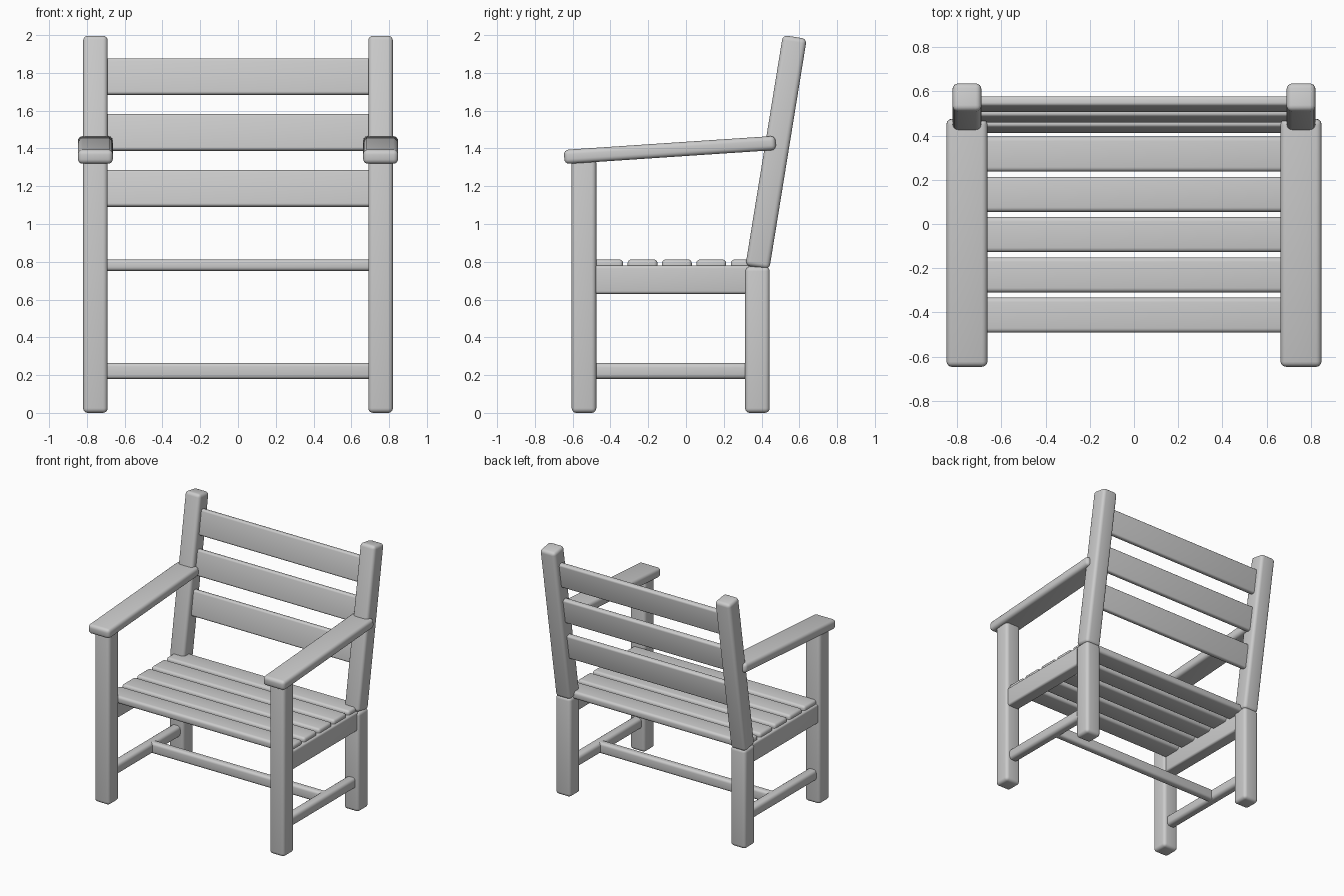
import bpy, bmesh, math
from mathutils import Matrix, Vector

cube = bpy.data.objects.get("Cube")
if cube:
    bpy.data.objects.remove(cube, do_unlink=True)

# One plain painted-wood colour
GREY = (0.6, 0.6, 0.6, 1.0)
wood = bpy.data.materials.new("light grey wood")
wood.use_nodes = True
wood.diffuse_color = GREY
wood.node_tree.nodes["Principled BSDF"].inputs["Base Color"].default_value = GREY


def timber(name, size, centre, bevel=0.025, tilt=0.0):
    """Rounded bar of the given size, tilted about the x axis."""
    bm = bmesh.new()
    bmesh.ops.create_cube(bm, size=1.0, matrix=Matrix.Diagonal((*size, 1.0)))
    bmesh.ops.bevel(bm, geom=bm.edges[:], offset=bevel, segments=4,
                    profile=0.5, affect='EDGES')
    mesh = bpy.data.meshes.new(name)
    bm.to_mesh(mesh)
    bm.free()
    mesh.materials.append(wood)
    obj = bpy.data.objects.new(name, mesh)
    obj.location = centre
    obj.rotation_euler.x = tilt
    bpy.context.collection.objects.link(obj)
    bpy.ops.object.select_all(action='DESELECT')
    obj.select_set(True)
    bpy.context.view_layer.objects.active = obj
    bpy.ops.object.shade_smooth_by_angle(angle=math.radians(40))
    return obj


# Leaning line of the back, from seat height to the top
back_foot = Vector((0, 0.378, 0.77))
back_top = Vector((0, 0.576, 1.99))
lean = back_top - back_foot
back_tilt = -math.atan2(lean.y, lean.z)

LEG_X = 0.755
for side, sx in (("left", 1), ("right", -1)):
    x = sx * LEG_X
    # Legs and leaning back posts
    timber(side + "_front_leg", (0.13, 0.13, 1.35), (x, -0.54, 0.675))
    timber(side + "_rear_leg", (0.13, 0.13, 0.775), (x, 0.378, 0.3875))
    middle = (back_foot + back_top) / 2
    timber(side + "_back_post", (0.13, 0.128, lean.length),
           (x, middle.y, middle.z), tilt=back_tilt)
    # Armrest rising towards the back
    timber(side + "_armrest", (0.185, 1.122, 0.075), (x, -0.085, 1.392),
           tilt=math.radians(3.8))
    # Seat rail and lower side stretcher
    timber(side + "_seat_rail", (0.1, 0.84, 0.15), (x, -0.08, 0.705), 0.015)
    timber(side + "_side_stretcher", (0.075, 0.84, 0.085), (x, -0.08, 0.222))

# Stretcher joining the two sides
timber("cross_stretcher", (1.5, 0.06, 0.085), (0, 0.0, 0.222), 0.02)

# Five seat slats
for i in range(5):
    timber(f"seat_slat_{i + 1}", (1.58, 0.158, 0.06),
           (0, -0.412 + i * 0.182, 0.782), 0.02)

# Three back slats between the posts
for i, z in enumerate((1.188, 1.485, 1.78)):
    y = back_foot.y + lean.y / lean.z * (z - back_foot.z)
    timber(f"back_slat_{i + 1}", (1.46, 0.045, 0.195), (0, y, z),
           0.015, back_tilt)
